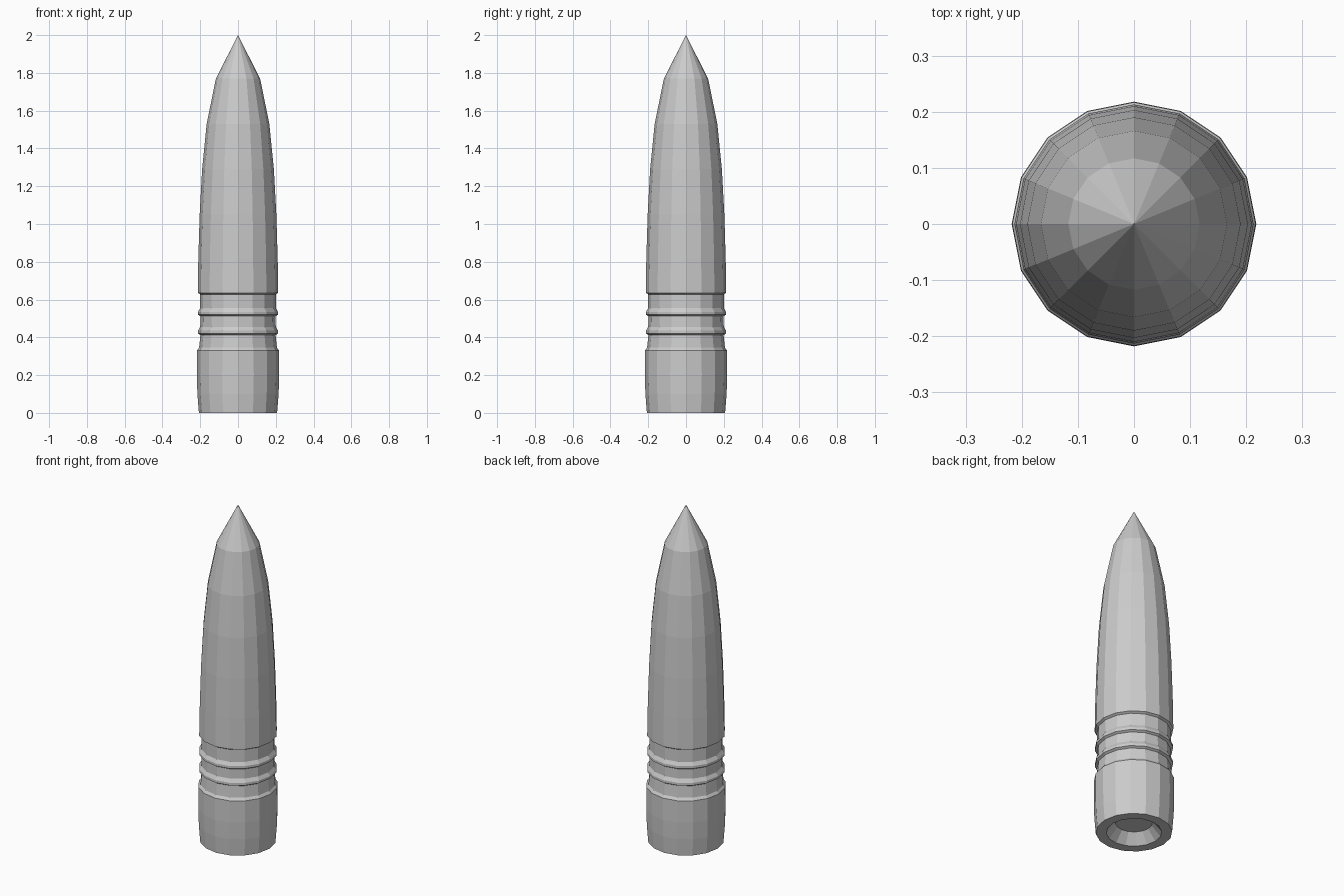
import bpy
import bmesh
from math import cos, sin, tau

if "Cube" in bpy.data.objects:
    bpy.data.objects.remove(bpy.data.objects["Cube"])

SIDES = 16


def lathe(name, profile):
    """Revolve (radius, height) points around z; radius 0 is a pole."""
    bm = bmesh.new()
    rings = []
    for r, z in profile:
        if r == 0:
            rings.append([bm.verts.new((0, 0, z))] * SIDES)
        else:
            rings.append([bm.verts.new((r * cos(tau * i / SIDES), r * sin(tau * i / SIDES), z))
                          for i in range(SIDES)])
    for low, high in zip(rings, rings[1:]):
        for i in range(SIDES):
            j = (i + 1) % SIDES
            bm.faces.new(dict.fromkeys((low[i], low[j], high[j], high[i])))
    bmesh.ops.recalc_face_normals(bm, faces=bm.faces)
    mesh = bpy.data.meshes.new(name)
    bm.to_mesh(mesh)
    bm.free()
    obj = bpy.data.objects.new(name, mesh)
    bpy.context.collection.objects.link(obj)
    return obj


# Hollow base with a tapered recess, then the flared heel
base = [(0, 0.06), (0.10, 0.06), (0.15, 0), (0.207, 0),
        (0.215, 0.10), (0.218, 0.20), (0.217, 0.33), (0.206, 0.345)]

# Two raised bands between the grooves
bands = []
for z in (0.42, 0.52):
    bands += [(0.199, z - 0.008), (0.212, z), (0.212, z + 0.015), (0.2, z + 0.035)]

# Long curved nose
nose = [(0.2, 0.628), (0.213, 0.636), (0.213, 0.65), (0.21, 0.82), (0.203, 1.05),
        (0.19, 1.29), (0.166, 1.53), (0.117, 1.77), (0, 2)]

lathe("projectile_body", base + bands + nose)
